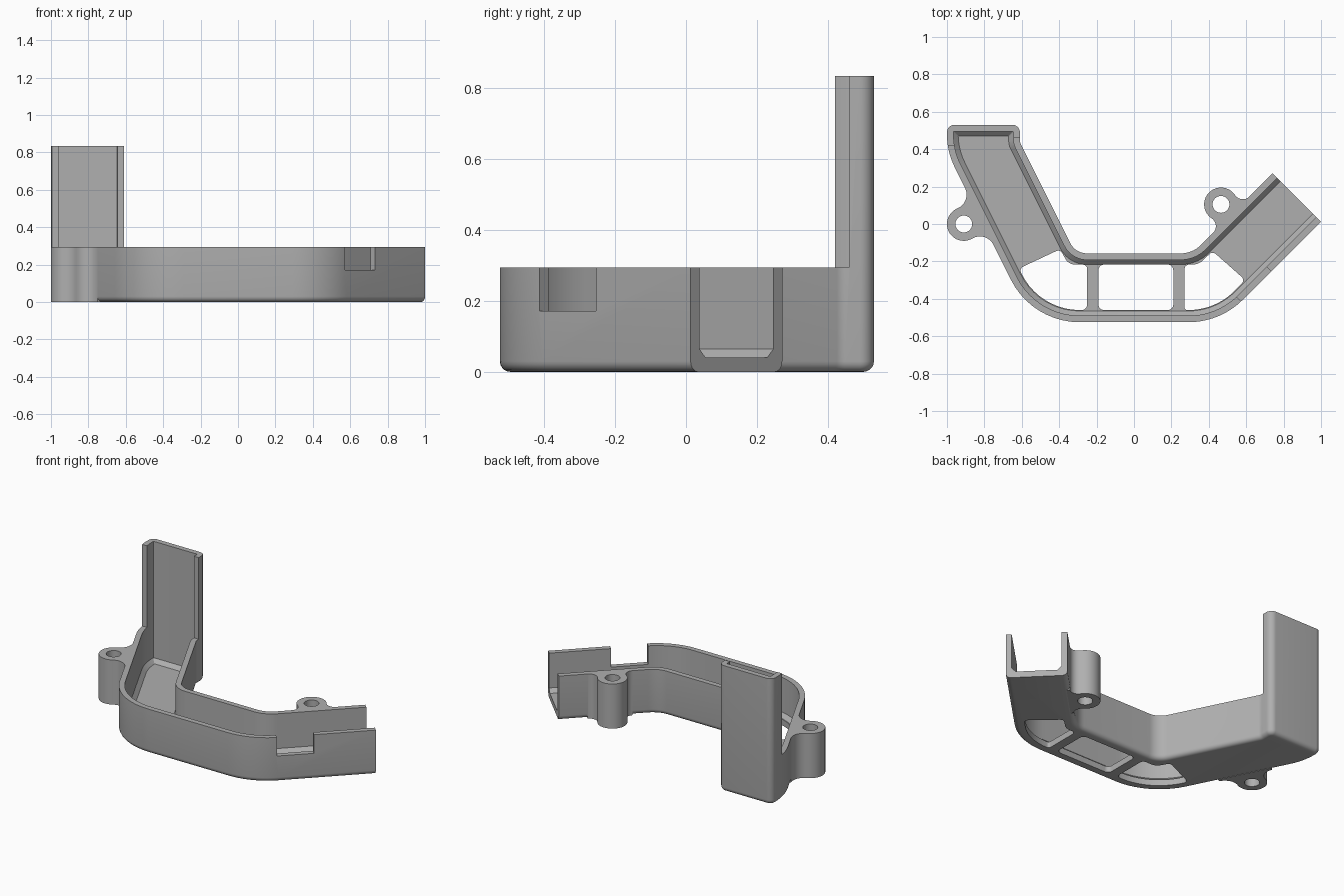
import bpy
import bmesh
import math
from mathutils import Vector, Matrix

cube = bpy.data.objects.get("Cube")
if cube:
    bpy.data.objects.remove(cube, do_unlink=True)

HEIGHT, TALL = 0.295, 0.835
WALL, FLOOR, CHAMFER, ROUND = 0.035, 0.04, 0.025, 0.03

grey = bpy.data.materials.new("plain_grey")
grey.use_nodes = True
colour = (0.43, 0.43, 0.43, 1)
grey.diffuse_color = colour
grey.node_tree.nodes["Principled BSDF"].inputs["Base Color"].default_value = colour


def rounded(corners, inset=0.0, steps=10):
    """Outline from (x, y, radius) corners, inset to its left side."""
    out = []
    count = len(corners)
    for i, (x, y, r) in enumerate(corners):
        p = Vector((x, y))
        a = (p - Vector(corners[i - 1][:2])).normalized()
        b = (Vector(corners[(i + 1) % count][:2]) - p).normalized()
        na, nb = Vector((-a.y, a.x)), Vector((-b.y, b.x))
        p += (na + nb) * inset / (1 + na.dot(nb))
        side = 1 if a.x * b.y - a.y * b.x > 0 else -1
        r = max(r - side * inset, 0.004)
        turn = a.angle(b)
        start = p - a * r * math.tan(turn / 2)
        centre = start + na * side * r
        for k in range(steps + 1):
            out.append(centre + Matrix.Rotation(side * turn * k / steps, 2) @ (start - centre))
    return out


def loft(name, rings):
    """Closed solid through (outline, z) rings."""
    bm = bmesh.new()
    loops = [[bm.verts.new((p[0], p[1], z)) for p in pts] for pts, z in rings]
    for low, high in zip(loops, loops[1:]):
        for i in range(len(low)):
            bm.faces.new((low[i - 1], low[i], high[i], high[i - 1]))
    bm.faces.new(loops[0][::-1])
    bm.faces.new(loops[-1])
    bmesh.ops.recalc_face_normals(bm, faces=bm.faces[:])
    mesh = bpy.data.meshes.new(name)
    bm.to_mesh(mesh)
    bm.free()
    mesh.materials.append(grey)
    obj = bpy.data.objects.new(name, mesh)
    bpy.context.collection.objects.link(obj)
    return obj


def prism(name, pts, z0, z1):
    return loft(name, [(pts, z0), (pts, z1)])


def slanted_box(name, centre, length, width, z0, z1):
    """Box whose length runs along the diagonal of the open arm."""
    turn = Matrix.Rotation(math.radians(45), 2)
    signs = ((-1, -1), (1, -1), (1, 1), (-1, 1))
    pts = [Vector(centre) + turn @ Vector((sx * length / 2, sy * width / 2)) for sx, sy in signs]
    return prism(name, pts, z0, z1)


def cut(obj, cutter):
    mod = obj.modifiers.new("cut", "BOOLEAN")
    mod.operation = "DIFFERENCE"
    mod.solver = "EXACT"
    mod.object = cutter
    bpy.context.view_layer.update()
    graph = bpy.context.evaluated_depsgraph_get()
    mesh = bpy.data.meshes.new_from_object(obj.evaluated_get(graph))
    obj.modifiers.clear()
    obj.data = mesh
    bpy.data.objects.remove(cutter, do_unlink=True)


def smooth(obj):
    bpy.ops.object.select_all(action="DESELECT")
    obj.select_set(True)
    bpy.context.view_layer.objects.active = obj
    bpy.ops.object.shade_smooth_by_angle(angle=math.radians(30))


# Channel plan, running past the open end so that it can be trimmed square
plan = [
    (1.14, 0.153, 0), (0.875, 0.405, 0),
    (0.313, -0.157, 0.15), (-0.3135, -0.157, 0.1),
    (-0.61, 0.436, 0.05), (-0.61, 0.53, 0.04),
    (-1, 0.53, 0.04), (-1, 0.386, 0.4),
    (-0.5445, -0.525, 0.41), (0.462, -0.525, 0.41),
]

# Outer shell with a rounded bottom edge
rings = []
for k in range(6):
    a = math.pi / 2 * k / 5
    rings.append((rounded(plan, ROUND * (1 - math.sin(a))), ROUND * (1 - math.cos(a))))
rings.append((rounded(plan), TALL))
channel = loft("channel", rings)

# Hollow with chamfered floor edges
inner = rounded(plan, WALL)
cut(channel, loft("hollow", [(rounded(plan, WALL + CHAMFER), FLOOR),
                             (inner, FLOOR + CHAMFER), (inner, 1)]))

# Lower every wall except the tall back plate and its short flanges
cut(channel, prism("lower_walls", [(-2, -2), (2, -2), (2, 0.46), (-0.8, 0.46),
                                   (-0.8, 0.42), (-2, 0.42)], HEIGHT, 1.2))

# Trim the open end square
end = (1.013 / math.sqrt(2) + 0.25) / math.sqrt(2)
cut(channel, slanted_box("end_trim", (end, end), 0.5, 2, -1, 1.5))

# Notch in the outer wall of the open arm
cut(channel, slanted_box("notch", (0.655, -0.335), 0.226, 0.11, 0.172, 1))

# Three floor openings, leaving two ribs
openings = [
    [(-0.19, -0.46, 0.03), (0.21, -0.46, 0.03), (0.21, -0.217, 0.03), (-0.19, -0.217, 0.03)],
    [(0.27, -0.46, 0.015), (0.435, -0.46, 0.345), (0.595, -0.3, 0.025),
     (0.42, -0.145, 0.025), (0.345, -0.217, 0.08), (0.27, -0.217, 0.025)],
    [(-0.25, -0.46, 0.03), (-0.25, -0.217, 0.025), (-0.35, -0.217, 0.06),
     (-0.395, -0.135, 0.025), (-0.615, -0.238, 0.025), (-0.504, -0.46, 0.345)],
]
for opening in openings:
    cut(channel, prism("opening", rounded(opening), -0.1, 0.06))
smooth(channel)


def mounting_ear(name, centre, outward, gap, fillet, r=0.09, hole=0.045):
    """Round lug flaring into the wall; gap is from its centre to the wall."""
    reach = math.sqrt((r + fillet) ** 2 - (gap - fillet) ** 2)
    lean = math.atan2(reach, fillet - gap)
    half = [(-0.02, reach)]
    first, last = -math.pi, lean - math.pi
    for k in range(11):
        a = first + (last - first) * k / 10
        half.append((fillet + fillet * math.cos(a), reach + fillet * math.sin(a)))
    for k in range(1, 16):
        a = lean * (1 - k / 15)
        half.append((gap + r * math.cos(a), r * math.sin(a)))
    local = half + [(u, -v) for u, v in half[-2::-1]]
    n = Vector(outward).normalized()
    t = Vector((-n.y, n.x))
    c = Vector(centre)
    ear = prism(name, [c + n * (u - gap) + t * v for u, v in local], 0, HEIGHT)
    bore = [c + Matrix.Rotation(math.tau * k / 32, 2) @ Vector((hole, 0)) for k in range(32)]
    cut(ear, prism("bore", bore, -0.1, 1))
    smooth(ear)


# Screw lugs on both arms
mounting_ear("right_mounting_ear", (-0.91, 0), (-2, -1), 0.092, 0.08)
mounting_ear("left_mounting_ear", (0.465, 0.105), (-1, 1), 0.078, 0.05)
